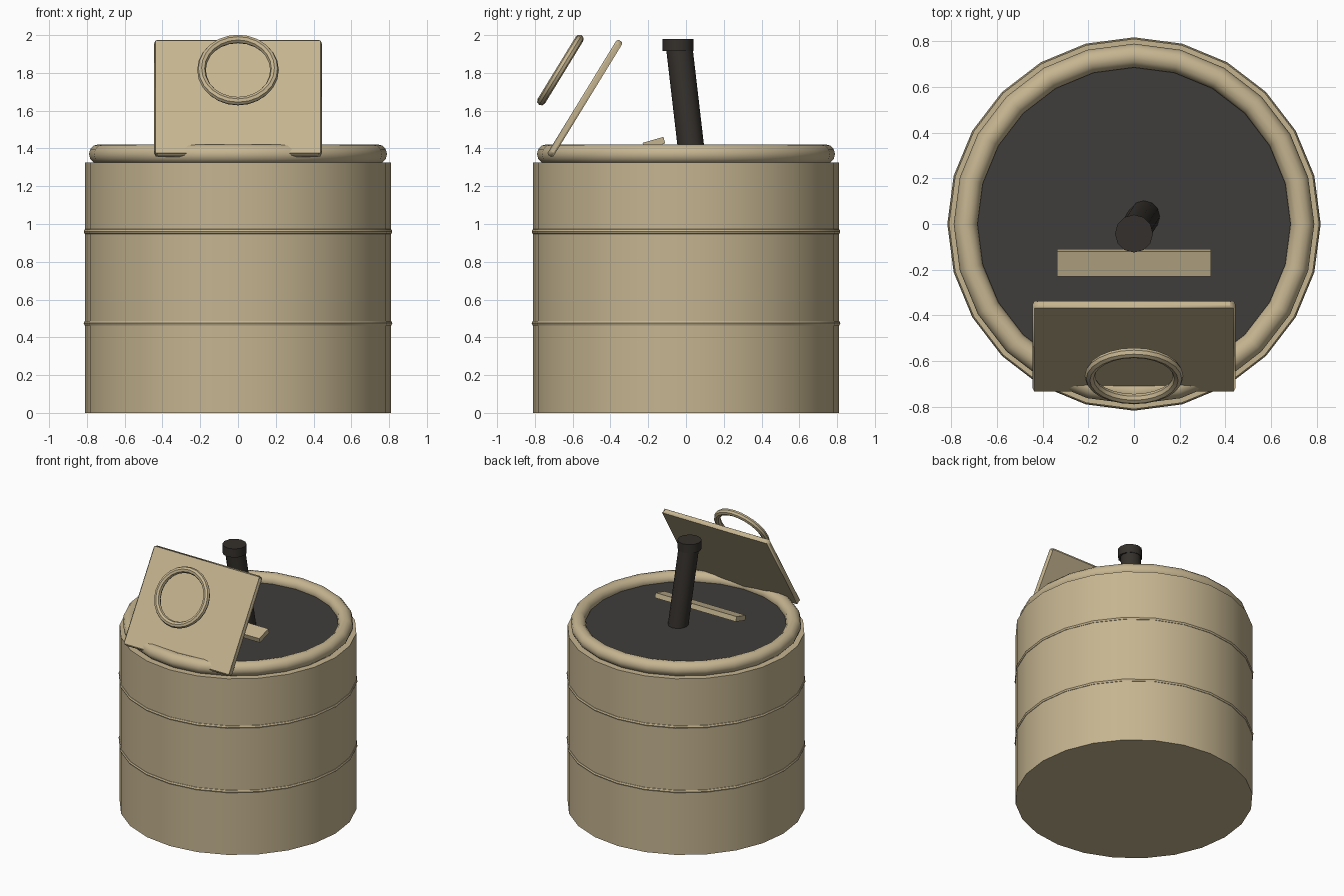
import bpy, math
from mathutils import Vector

if "Cube" in bpy.data.objects:
    bpy.data.objects.remove(bpy.data.objects["Cube"])


def material(name, color):
    m = bpy.data.materials.new(name)
    m.diffuse_color = color
    m.use_nodes = True
    m.node_tree.nodes["Principled BSDF"].inputs["Base Color"].default_value = m.diffuse_color
    return m


TAN = material("tan_paint", (0.56, 0.46, 0.28, 1))
DARK = material("dark_metal", (0.035, 0.03, 0.025, 1))
LID = material("dark_interior", (0.05, 0.047, 0.044, 1))


def finish(name, mat):
    o = bpy.context.object
    o.name = name
    o.data.materials.append(mat)
    bpy.ops.object.shade_smooth_by_angle(angle=math.radians(40))
    return o


def cylinder(name, mat, start, end, radius, sides):
    a, b = Vector(start), Vector(end)
    d = b - a
    bpy.ops.mesh.primitive_cylinder_add(
        vertices=sides, radius=radius, depth=d.length, location=(a + b) / 2,
        rotation=Vector((0, 0, 1)).rotation_difference(d).to_euler())
    return finish(name, mat)


def ring(name, loc, major, minor, sides, tube, tilt=0):
    bpy.ops.mesh.primitive_torus_add(
        major_radius=major, minor_radius=minor, major_segments=sides,
        minor_segments=tube, location=loc, rotation=(tilt, 0, 0))
    return finish(name, TAN)


def slab(name, loc, size, tilt, bevel):
    bpy.ops.mesh.primitive_cube_add(size=1, location=loc, rotation=(tilt, 0, 0))
    o = bpy.context.object
    o.scale = size
    bpy.ops.object.transform_apply(location=False, rotation=False, scale=True)
    if bevel:
        # chamfer only the four corners of the sheet, seen along local y
        o.data.attributes.new("bevel_weight_edge", "FLOAT", "EDGE")
        w = o.data.attributes["bevel_weight_edge"].data
        for e in o.data.edges:
            a, b = (o.data.vertices[i].co for i in e.vertices)
            w[e.index].value = 1.0 if abs(a.y - b.y) > 1e-4 else 0.35
        m = o.modifiers.new("chamfer", "BEVEL")
        m.width = bevel
        m.segments = 1
        m.limit_method = "WEIGHT"
    return finish(name, TAN)


# Drum body with two raised bands and a rolled rim
cylinder("drum_body", TAN, (0, 0, 0), (0, 0, 1.325), 0.81, 24)
for i, z in enumerate((0.475, 0.96)):
    ring(f"drum_band_{i + 1}", (0, 0, z), 0.801, 0.016, 24, 8)
ring("drum_rim", (0, 0, 1.37), 0.737, 0.052, 24, 12)

# Dark surface inside the opening
cylinder("opening_floor", LID, (0, 0, 1.32), (0, 0, 1.36), 0.72, 24)

# Leaning post with its end cap
cylinder("post", DARK, (0.045, 0.035, 1.33), (0, -0.035, 1.93), 0.07, 12)
cylinder("post_cap", DARK, (0, -0.042, 1.915), (0, -0.042, 1.98), 0.083, 12)

# Loose slat beside the post
slab("slat", (0, -0.17, 1.428), (0.675, 0.115, 0.036), math.radians(16), 0)

# Open hatch plate and the ring handle in front of it
slab("hatch_plate", (0, -0.535, 1.665), (0.89, 0.036, 0.715), math.radians(-31.5), 0.025)
ring("ring_handle", (0, -0.665, 1.815), 0.193, 0.023, 24, 8, math.radians(90 - 31.5))
